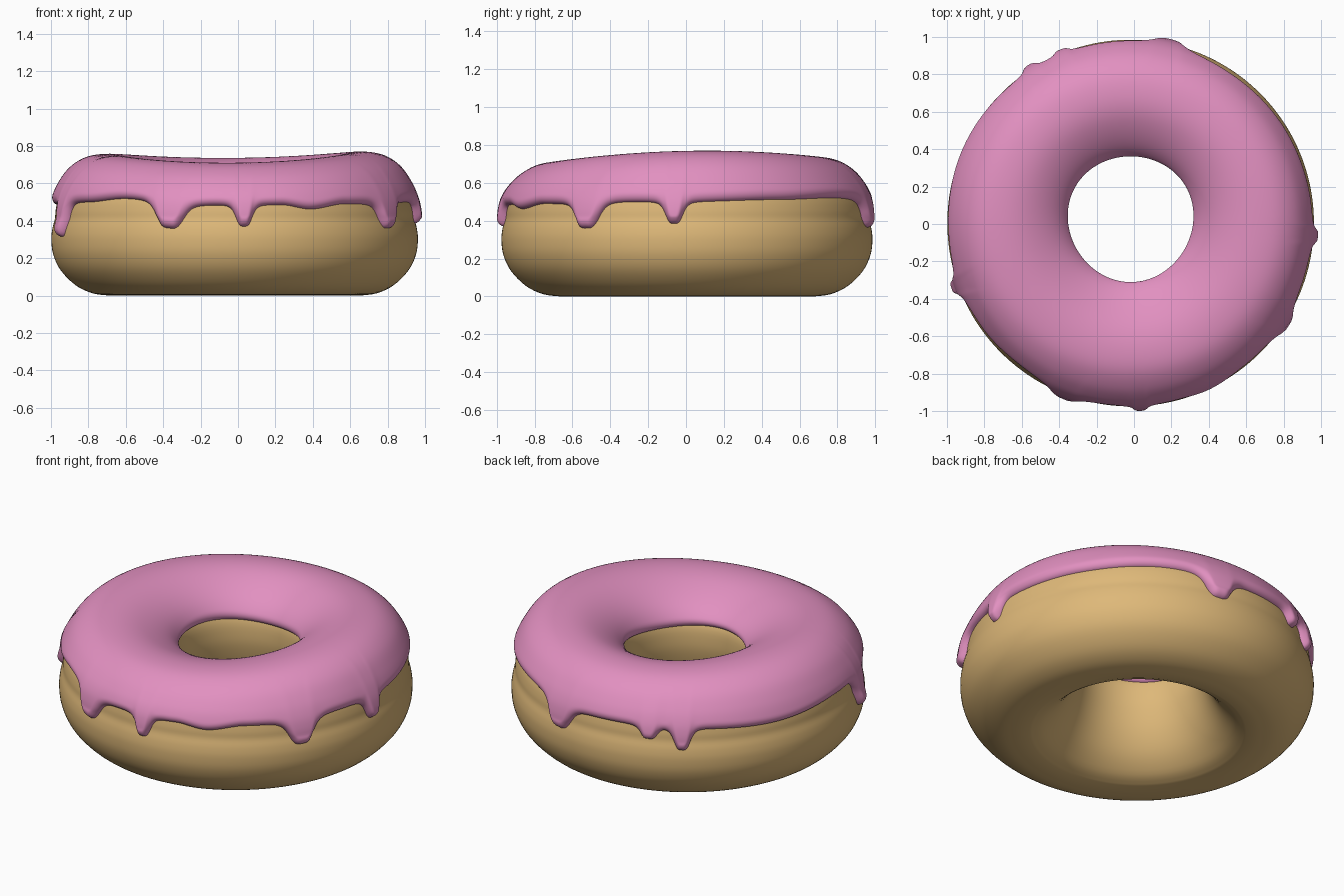
import bpy, math
from mathutils import Vector

if "Cube" in bpy.data.objects:
    bpy.data.objects.remove(bpy.data.objects["Cube"])

def smooth(a, b, x):
    t = max(0.0, min(1.0, (x - a) / (b - a)))
    return t * t * (3 - 2 * t)

def material(name, rgb):
    m = bpy.data.materials.new(name)
    m.diffuse_color = (*rgb, 1)
    m.use_nodes = True
    m.node_tree.nodes["Principled BSDF"].inputs["Base Color"].default_value = m.diffuse_color
    return m

# Dough cross-section (radius, height): inner bottom, over the top, outer bottom
CTRL = [(.60, 0), (.53, .03), (.45, .11), (.39, .22), (.355, .34), (.346, .43), (.356, .52),
        (.40, .59), (.48, .65), (.58, .693), (.68, .707), (.78, .693), (.86, .645), (.915, .575),
        (.945, .51), (.957, .455), (.961, .41), (.974, .36), (.98, .30), (.97, .22),
        (.93, .135), (.85, .055), (.76, .012), (.67, 0)]

def catmull(pts, n):
    pts = [Vector(p) for p in pts]
    ext = [pts[0]] + pts + [pts[-1]]
    out = []
    for i in range(1, len(ext) - 2):
        a, b, c, d = ext[i - 1:i + 3]
        for k in range(n):
            t = k / n
            out.append(.5 * (2 * b + (c - a) * t + (2 * a - 5 * b + 4 * c - d) * t * t
                             + (3 * b - a - 3 * c + d) * t ** 3))
    return out + [pts[-1]]

CURVE = catmull(CTRL, 16)
ARC = [0.0]
for p, q in zip(CURVE, CURVE[1:]):
    ARC.append(ARC[-1] + (q - p).length)

def locate(s):
    """Point and outward normal at arc length s."""
    lo, hi = 0, len(ARC) - 1
    while hi - lo > 1:
        mid = (lo + hi) // 2
        lo, hi = (mid, hi) if ARC[mid] <= s else (lo, mid)
    f = (s - ARC[lo]) / max(ARC[hi] - ARC[lo], 1e-9)
    def tangent(i):
        return (CURVE[min(i + 2, len(CURVE) - 1)] - CURVE[max(i - 2, 0)]).normalized()
    t = tangent(lo).lerp(tangent(hi), f)
    return CURVE[lo].lerp(CURVE[hi], f), Vector((-t.y, t.x)).normalized()

TOP = max(range(len(CURVE)), key=lambda i: CURVE[i].y)

def arc_at_height(z, outer):
    idx = range(TOP, len(CURVE) - 1) if outer else range(TOP, 0, -1)
    for i in idx:
        j = i + 1 if outer else i - 1
        if CURVE[j].y <= z:
            f = (CURVE[i].y - z) / max(CURVE[i].y - CURVE[j].y, 1e-9)
            return ARC[i] + f * (ARC[j] - ARC[i])

def place(r, z, a):
    """Revolve with an uneven top and a slightly off-centre hole."""
    lift = .006 * math.cos(a) + .013 * math.sin(a) + .02 * math.cos(2 * a)
    off = .005 + .025 * (1 - smooth(.35, .75, r))
    return (r * math.cos(a) - .018, r * math.sin(a) + off, z + lift * smooth(.48, .72, z))

def build(name, rings, mat, closed):
    n, m = len(rings), len(rings[0])
    verts = [v for ring in rings for v in ring]
    faces = []
    for i in range(n):
        j = (i + 1) % n
        for k in range(m if closed else m - 1):
            l = (k + 1) % m
            faces.append((i * m + k, i * m + l, j * m + l, j * m + k))
    me = bpy.data.meshes.new(name)
    me.from_pydata(verts, [], [f[::-1] for f in faces])
    me.materials.append(mat)
    me.shade_smooth()
    ob = bpy.data.objects.new(name, me)
    bpy.context.collection.objects.link(ob)
    # Make sure the surface faces outwards
    top = max(me.polygons, key=lambda p: p.center.z)
    if top.normal.z < 0:
        me.flip_normals()
    return ob

# Dough ring
rings = []
for i in range(180):
    a = math.radians(i * 2)
    rings.append([place(p.x, p.y, a) for p in CURVE[::4]])
build("dough", rings, material("golden dough", (.73, .48, .19)), True)

# Icing edge: height by angle in degrees, then drips (angle, tip height, half width)
EDGE = [(0, .50), (30, .51), (55, .52), (95, .49), (117, .49), (155, .47), (185, .49), (215, .50),
        (232, .52), (262, .485), (285, .485), (295, .462), (308, .49), (340, .50), (360, .50)]
DRIPS = [(78, .365, 5), (112, .42, 3), (123, .365, 3), (200, .315, 3.5),
         (249, .36, 5), (273, .37, 2.8), (327, .36, 4.6), (356, .385, 3)]

def base_edge(d):
    d %= 360
    for (a, za), (b, zb) in zip(EDGE, EDGE[1:]):
        if a <= d <= b:
            return za + (zb - za) * smooth(a, b, d)

def edge(d):
    z, amount = base_edge(d), 0
    for a, tip, w in DRIPS:
        diff = (d - a + 180) % 360 - 180
        g = 1 / (1 + (diff / w) ** 4)
        z -= (base_edge(a) - tip) * g
        amount = max(amount, g)
    return z, amount

# Icing shell: dough surface offset outwards, rounded off to nothing at its edges
ROWS, ROUND = 64, .04
rings = []
for i in range(720):
    d = i * .5
    a = math.radians(d)
    z, drip = edge(d)
    slope = (edge(d + .25)[0] - edge(d - .25)[0]) / math.radians(.5)
    s0 = arc_at_height(.52 + .008 * math.sin(3 * a), False)
    s1 = arc_at_height(z, True)
    ring = []
    for k in range(ROWS + 1):
        s = s0 + (s1 - s0) * (.5 - .5 * math.cos(math.pi * k / ROWS))
        near = min(s - s0, (s1 - s) / math.sqrt(1 + slope * slope))
        u = min(1, near / ROUND)
        low = smooth(s1 - .3, s1, s)
        t = -.004 + (.04 + .009 * drip * low) * math.sqrt(max(0, 1 - (1 - u) ** 2))
        p, nrm = locate(s)
        q = p + nrm * t
        ring.append(place(q.x, q.y, a))
    rings.append(ring)
build("icing", rings, material("pink icing", (.76, .28, .53)), False)
